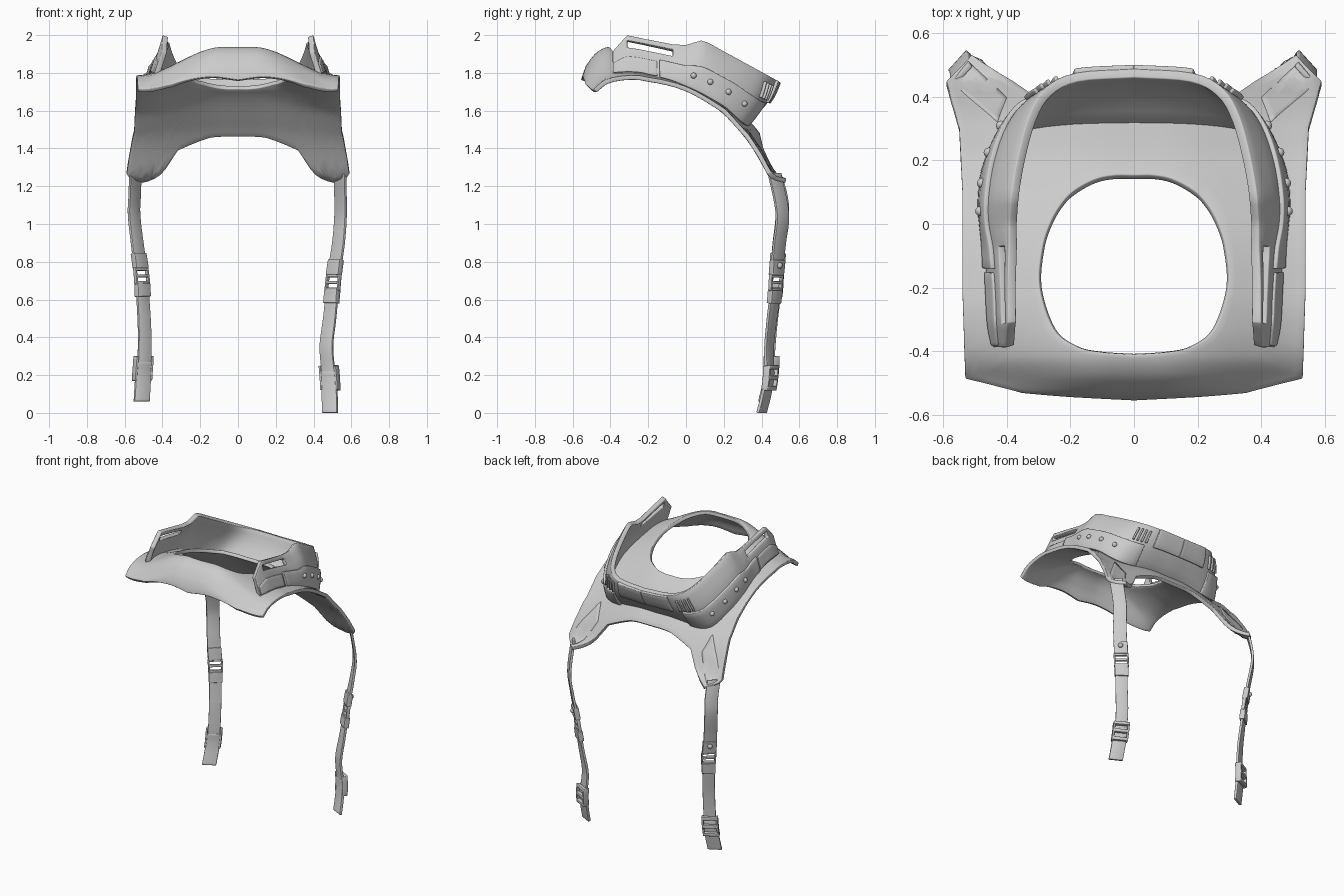
import bpy, bmesh, math
from mathutils import Vector

if "Cube" in bpy.data.objects:
    bpy.data.objects.remove(bpy.data.objects["Cube"])

grey = bpy.data.materials.new("warm_grey_fabric")
grey.diffuse_color = (0.6, 0.6, 0.6, 1)
grey.use_nodes = True
grey.node_tree.nodes["Principled BSDF"].inputs["Base Color"].default_value = grey.diffuse_color


def lerp(a, b, t):
    return a + (b - a) * t


def smooth(a, b, x):
    t = min(1, max(0, (x - a) / (b - a)))
    return t * t * (3 - 2 * t)


def spline(pts, s):
    """Point at index s on a Catmull-Rom curve through pts."""
    i = min(max(int(s), 0), len(pts) - 2)
    t = s - i
    b, c = Vector(pts[i]), Vector(pts[i + 1])
    a = Vector(pts[i - 1]) if i else 2 * b - c
    d = Vector(pts[i + 2]) if i + 2 < len(pts) else 2 * c - b
    return 0.5 * (2 * b + (c - a) * t + (2 * a - 5 * b + 4 * c - d) * t * t
                  + (3 * b - a - 3 * c + d) * t ** 3)


def table(pts, y):
    """Smooth height lookup from (y, z) pairs."""
    y = min(max(y, pts[0][0]), pts[-1][0])
    for i in range(len(pts) - 1):
        if y <= pts[i + 1][0]:
            return spline(pts, i + (y - pts[i][0]) / (pts[i + 1][0] - pts[i][0])).y


def finish(name, bm, thick=0, offset=0, bevel=0):
    me = bpy.data.meshes.new(name)
    bm.to_mesh(me)
    bm.free()
    ob = bpy.data.objects.new(name, me)
    bpy.context.collection.objects.link(ob)
    me.materials.append(grey)
    if thick:
        m = ob.modifiers.new("thickness", 'SOLIDIFY')
        m.thickness, m.offset, m.use_even_offset = thick, offset, True
    if bevel:
        m = ob.modifiers.new("soft_edges", 'BEVEL')
        m.width, m.segments, m.limit_method = bevel, 2, 'ANGLE'
    bpy.ops.object.select_all(action='DESELECT')
    bpy.context.view_layer.objects.active = ob
    ob.select_set(True)
    bpy.ops.object.shade_smooth_by_angle(angle=math.radians(40))
    return ob


def grid(name, rows, thick, skip=lambda i, j: False, bevel=0.004):
    bm = bmesh.new()
    vs = [[bm.verts.new(p) for p in r] for r in rows]
    for i in range(len(vs) - 1):
        for j in range(len(vs[0]) - 1):
            if not skip(i, j):
                bm.faces.new((vs[i][j], vs[i + 1][j], vs[i + 1][j + 1], vs[i][j + 1]))
    bmesh.ops.remove_doubles(bm, verts=bm.verts, dist=0.0005)
    bmesh.ops.delete(bm, geom=[v for v in bm.verts if not v.link_faces], context='VERTS')
    return finish(name, bm, thick, 0, bevel)


# Yoke height: a raised centre line blending into lower shoulder edges
CENTRE = [(-.55, 1.745), (-.52, 1.83), (-.47, 1.895), (-.41, 1.925), (-.3, 1.91), (-.1, 1.85),
          (.1, 1.76), (.2, 1.68), (.3, 1.57), (.4, 1.445), (.54, 1.25)]
SIDE = [(-.55, 1.67), (-.49, 1.70), (-.42, 1.755), (-.3, 1.775), (-.2, 1.765), (0, 1.715),
        (.2, 1.60), (.33, 1.46), (.4, 1.35), (.45, 1.255), (.54, 1.225)]


def height(x, y):
    return lerp(table(CENTRE, y), table(SIDE, y), smooth(.08, .54, abs(x)))


# Yoke sheet: rings from the neck hole out to the outline
OUTER = [(0, -.545), (.2, -.535), (.35, -.525), (.53, -.48), (.54, -.2), (.54, .1),
         (.55, .3), (.59, .44), (.51, .53), (.32, .40), (.15, .385), (0, .385)]
HOLE = [(0, -.41), (.1, -.403), (.18, -.385), (.25, -.33), (.293, -.2), (.285, -.08),
        (.26, 0), (.225, .06), (.185, .10), (.12, .135), (.06, .147), (0, .147)]
rows = []
half = [k / 6 for k in range(6 * (len(OUTER) - 1) + 1)]
for s, side in [(s, 1) for s in half] + [(s, -1) for s in reversed(half)]:
    i = min(int(s), len(OUTER) - 2)
    o = Vector(OUTER[i]).lerp(Vector(OUTER[i + 1]), s - i)
    h = spline(HOLE, s)
    row = []
    for k in range(13):
        p = h.lerp(o, k / 12)
        row.append((side * p.x, p.y, height(p.x, p.y)))
    rows.append(row)
grid("shoulder_yoke", rows, 0.024)

# Collar wall: bottom (x, y) and top (x, y, z) stations from front tip to back centre
BOTTOM = [(.43, -.385), (.445, -.31), (.452, -.19), (.455, -.07), (.46, 0), (.465, .06),
          (.455, .16), (.415, .25), (.35, .295), (.2, .315), (0, .32)]
TOP = [(.39, -.385, 1.91), (.385, -.31, 1.995), (.385, -.19, 1.97), (.38, -.07, 1.945),
       (.38, 0, 1.94), (.375, .08, 1.965), (.355, .2, 1.905), (.32, .33, 1.835),
       (.27, .415, 1.79), (.18, .462, 1.768), (0, .475, 1.76)]


def wall(s, v):
    b, t = spline(BOTTOM, s), spline(TOP, s)
    if s < 5:                                   # straight cut front edge
        i = int(s)
        t = Vector(TOP[i]).lerp(Vector(TOP[i + 1]), s - i)
    p = Vector((b.x, b.y, height(b.x, b.y))).lerp(t, v)
    out = Vector((b.x, max(b.y, 0) * 1.5, 0)).normalized()
    return p + out * 0.025 * math.sin(math.pi * v) * smooth(1.5, 4.5, s)


def skin(s, v, off):
    """Wall point moved off along the outward normal."""
    e = 0.01
    s0, v0 = min(s, 9.98), min(v, .98)
    n = (wall(s0 + e, v0) - wall(s0, v0)).cross(wall(s0, v0 + e) - wall(s0, v0)).normalized()
    if n.x * .6 + n.y < 0:
        n = -n
    if s > 9.9:
        n.x = 0
    return wall(s, v) + n * off


def flip(p, side):
    return Vector((p.x * side, p.y, p.z))


V = [0, .2, .4, .55, .69, .865, 1]
stations = [k / 4 for k in range(41)]
both = [(s, 1) for s in stations] + [(s, -1) for s in reversed(stations[:-1])]
last = len(both) - 2
grid("collar_wall", [[flip(wall(s, v), m) for v in V] for s, m in both], 0.03,
     lambda i, j: j == 4 and 4 <= min(i, last - i) < 12)


def panel(name, s0, s1, v0, v1, off, thick, side, n=12):
    rows = [[flip(skin(lerp(s0, s1, i / n), lerp(v0, v1, j / 4), off), side)
             for j in range(5)] for i in range(n + 1)]
    return grid(name, rows, thick)


# Padding, ribs and rivets on the outside of the collar
for side, tag in ((1, "right"), (-1, "left")):
    panel("side_pad_" + tag, 2.4, 8.6, 0.03, .5, .018, .02, side, 24)
    panel("front_tab_" + tag, .1, 2.3, .05, .45, .016, .014, side)
    panel("back_pad_" + tag, 9, 10, .5, .99, .02, .02, side)
    for k in range(4):
        panel(f"rib_{tag}_{k}", 7.9 + k * .22, 8.0 + k * .22, .55, .85, .022, .018, side, 2)
    for k, s in enumerate((4.6, 5.5, 6.3, 7.1)):
        bm = bmesh.new()
        bmesh.ops.create_uvsphere(bm, u_segments=12, v_segments=8, radius=.016)
        bmesh.ops.translate(bm, vec=flip(skin(s, .3, .026), side), verts=bm.verts)
        finish(f"rivet_{tag}_{k}", bm)
    # Reinforcing patch on the back lobe
    a, b, c, d = (Vector(p) for p in ((.40, .395), (.43, .32), (.573, .44), (.515, .505)))
    rows = []
    for i in range(9):
        pts = [a.lerp(d, i / 8).lerp(b.lerp(c, i / 8), j / 6) for j in range(7)]
        rows.append([(side * p.x, p.y, height(p.x, p.y) + .016) for p in pts])
    grid("lobe_patch_" + tag, rows, .009, bevel=0)

# Straps: (z, x, y) centre lines, running from the bottom up
LEFT = [(.06, .51, .41), (.2, .502, .44), (.3, .495, .445), (.45, .495, .455), (.6, .503, .47),
        (.72, .51, .48), (.87, .53, .49), (1.05, .55, .51), (1.15, .547, .502), (1.27, .543, .468)]
RIGHT = [(0, .487, .40), (.1, .485, .425), (.2, .48, .44), (.35, .468, .44), (.5, .485, .455),
         (.62, .497, .47), (.75, .51, .48), (.9, .532, .495), (1.05, .543, .51), (1.27, .54, .468)]


def strap_point(path, z, u, off, side):
    """Point on a strap: u across its width, off outward from it."""
    x = table([(p[0], p[1]) for p in path], z)
    y = table([(p[0], p[2]) for p in path], z)
    a = math.radians(lerp(28, 48, smooth(.1, 1.1, z)))
    return Vector((side * (x + u * math.cos(a) + off * math.sin(a)),
                   y - u * math.sin(a) + off * math.cos(a), z))


def band(name, path, side, z0, z1, w, thick, off=0, u=0, n=12):
    rows = [[strap_point(path, lerp(z0, z1, i / n), u + w * (j / 2 - .5), off, side)
             for j in range(3)] for i in range(n + 1)]
    grid(name, rows, thick, bevel=.003)


for tag, path, side, zr, zb in (("left", LEFT, -1, .725, .17), ("right", RIGHT, 1, .69, .12)):
    band("upper_strap_" + tag, path, side, zr + .035, 1.27, .085, .016, n=24)
    band("lower_strap_" + tag, path, side, zb + .06, zr - .035, .078, .016, n=20)
    band("strap_end_" + tag, path, side, path[0][0], zb + .1, .09, .018)
    band("upper_loop_" + tag, path, side, zr + .04, zr + .12, .088, .034)
    band("lower_loop_" + tag, path, side, zr - .11, zr - .04, .086, .034)
    # Adjuster ring with two slots
    for k, dz in enumerate((-.036, 0, .036)):
        band(f"ring_bar_{tag}_{k}", path, side, zr + dz - .008, zr + dz + .008, .09, .02, n=2)
    for u in (-.042, .042):
        band(f"ring_post_{tag}", path, side, zr - .044, zr + .044, .011, .022, u=u, n=3)
    # Buckle frame, crossbars and snap stud
    for u in (-.046, .046):
        band(f"buckle_side_{tag}", path, side, zb, zb + .13, .012, .04, .01, u, 3)
    for k in range(3):
        z = zb + .055 * k
        band(f"buckle_bar_{tag}_{k}", path, side, z, z + .022, .1, .022, .02, n=2)
    bm = bmesh.new()
    bmesh.ops.create_uvsphere(bm, u_segments=12, v_segments=8, radius=.016)
    bmesh.ops.translate(bm, vec=strap_point(path, zr + .09, 0, .018, side), verts=bm.verts)
    finish("snap_stud_" + tag, bm)
